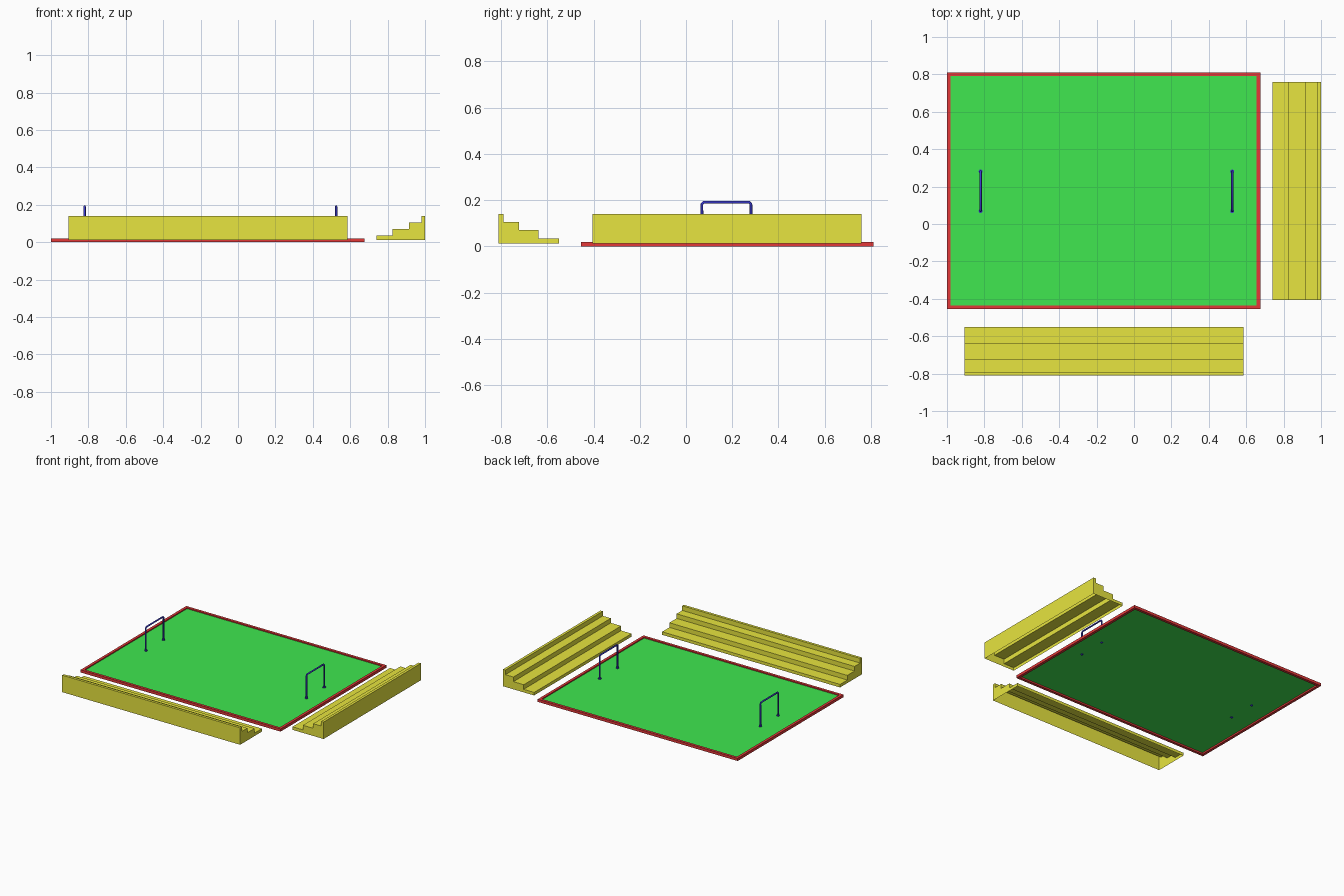
import bpy
import bmesh

if "Cube" in bpy.data.objects:
    bpy.data.objects.remove(bpy.data.objects["Cube"])

X0, X1, Y0, Y1 = -1.0, 0.675, -0.455, 0.81   # pitch outline
BASE = 0.012                                 # playing surface height


def material(name, rgb):
    m = bpy.data.materials.new(name)
    m.diffuse_color = (*rgb, 1)
    m.use_nodes = True
    m.node_tree.nodes["Principled BSDF"].inputs["Base Color"].default_value = m.diffuse_color
    return m


RED = material("red", (0.78, 0.04, 0.04))
GREEN = material("green", (0.05, 0.8, 0.08))
YELLOW = material("yellow", (0.8, 0.78, 0.05))
BLUE = material("blue", (0.04, 0.04, 0.6))


def finish(name, bm, mat):
    me = bpy.data.meshes.new(name)
    bm.to_mesh(me)
    bm.free()
    me.materials.append(mat)
    ob = bpy.data.objects.new(name, me)
    bpy.context.collection.objects.link(ob)
    return ob


# Playing surface: a single sheet inside the border
bm = bmesh.new()
e = 0.015
bm.faces.new([bm.verts.new(p) for p in (
    (X0 + e, Y0 + e, BASE), (X1 - e, Y0 + e, BASE),
    (X1 - e, Y1 - e, BASE), (X0 + e, Y1 - e, BASE))])
finish("pitch", bm, GREEN)

# Border: rectangular section swept round the four mitred corners
bm = bmesh.new()
rings = []
for cx, cy, sx, sy in ((X0, Y0, 1, 1), (X1, Y0, -1, 1),
                       (X1, Y1, -1, -1), (X0, Y1, 1, -1)):
    rings.append([bm.verts.new((cx + sx * d, cy + sy * d, z))
                  for d, z in ((0, 0), (0, 0.02), (0.02, 0.02), (0.02, 0))])
for i in range(4):
    a, b = rings[i], rings[(i + 1) % 4]
    for j in range(4):
        k = (j + 1) % 4
        bm.faces.new((a[j], b[j], b[k], a[k]))
bmesh.ops.recalc_face_normals(bm, faces=bm.faces)
finish("border", bm, RED)

# Stands: stepped shell, closed at both ends and open underneath
# profile is (distance from the pitch-side edge, height)
STEPS = [(0, BASE), (0, 0.035), (0.087, 0.035), (0.087, 0.07),
         (0.173, 0.07), (0.173, 0.105), (0.24, 0.105), (0.24, 0.14),
         (0.26, 0.14), (0.26, BASE)]


def stand(name, place, start, end):
    bm = bmesh.new()
    a, b = [[bm.verts.new(place(t, d, z)) for d, z in STEPS]
            for t in (start, end)]
    for i in range(len(STEPS) - 1):
        bm.faces.new((a[i], a[i + 1], b[i + 1], b[i]))
    bm.faces.new(a)
    bm.faces.new(b[::-1])
    bmesh.ops.recalc_face_normals(bm, faces=bm.faces)
    # make sure the tall outer wall faces away from the pitch
    bm.faces.ensure_lookup_table()
    if bm.faces[1].normal.z < 0:
        bmesh.ops.reverse_faces(bm, faces=bm.faces)
    return finish(name, bm, YELLOW)


stand("front_stand", lambda t, d, z: (t, -0.55 - d, z), -0.905, 0.585)
stand("right_stand", lambda t, d, z: (0.74 + d, t, z), -0.405, 0.76)


# Goals: bent tube frame with a small foot under each post
def goal(name, x):
    ya, yb, top, c = 0.069, 0.281, 0.191, 0.008
    cu = bpy.data.curves.new(name, 'CURVE')
    cu.dimensions = '3D'
    cu.bevel_depth = 0.006
    cu.bevel_resolution = 2
    cu.use_fill_caps = True
    pts = [(ya, 0.006), (ya, top - c), (ya + c, top),
           (yb - c, top), (yb, top - c), (yb, 0.006)]
    sp = cu.splines.new('POLY')
    sp.points.add(len(pts) - 1)
    for p, (y, z) in zip(sp.points, pts):
        p.co = (x, y, z, 1)
    cu.materials.append(BLUE)
    bpy.context.collection.objects.link(bpy.data.objects.new(name, cu))
    for side, y in (("near", ya), ("far", yb)):
        bpy.ops.mesh.primitive_cylinder_add(
            vertices=8, radius=0.011, depth=0.008, location=(x, y, BASE + 0.003))
        foot = bpy.context.object
        foot.name = f"{name}_{side}_foot"
        foot.data.materials.append(BLUE)


goal("left_goal", -0.82)
goal("right_goal", 0.525)
